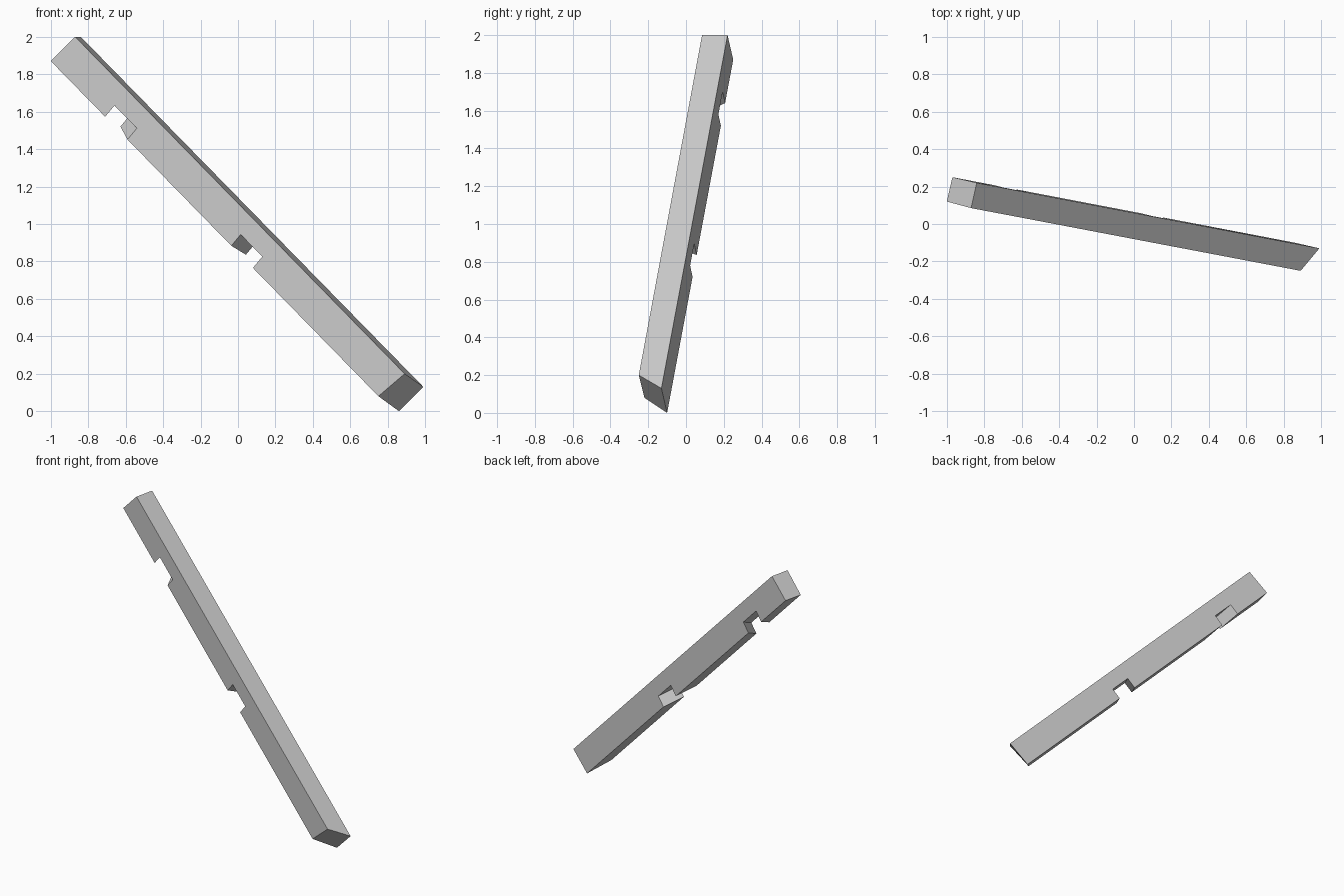
import bpy
import bmesh
from mathutils import Vector

cube = bpy.data.objects.get("Cube")
if cube:
    bpy.data.objects.remove(cube, do_unlink=True)

# Plain grey for the whole beam
grey = bpy.data.materials.new("light_grey")
grey.use_nodes = True
colour = (0.6, 0.6, 0.6, 1.0)
grey.diffuse_color = colour
grey.node_tree.nodes["Principled BSDF"].inputs["Base Color"].default_value = colour

# Direction and depth of both notches, cut up into the underside
NOTCH_RISE = Vector((0.05, -0.013, 0.06))


def side_outline(low_start, low_end, high_end, high_start, notches):
    """Outline of one long side, with notches at fractions of its lower edge."""
    points = [Vector(low_start)]
    for first, last in notches:
        a = Vector(low_start).lerp(Vector(low_end), first)
        b = Vector(low_start).lerp(Vector(low_end), last)
        points += [a, a + NOTCH_RISE, b + NOTCH_RISE, b]
    return points + [Vector(p) for p in (low_end, high_end, high_start)]


# The notches cross the beam askew, so their fractions differ front to back
front = side_outline((-1.0, 0.12, 1.87), (0.75, -0.22, 0.08),
                     (0.89, -0.25, 0.2), (-0.87, 0.085, 2.0),
                     [(0.166, 0.234), (0.551, 0.617)])
back = side_outline((-0.97, 0.25, 1.87), (0.86, -0.1, 0.0),
                    (0.99, -0.13, 0.13), (-0.84, 0.22, 2.0),
                    [(0.123, 0.187), (0.553, 0.615)])

# Notched beam: two sides bridged by quads
bm = bmesh.new()
front_verts = [bm.verts.new(p) for p in front]
back_verts = [bm.verts.new(p) for p in back]
bm.faces.new(front_verts)
bm.faces.new(reversed(back_verts))
count = len(front_verts)
for i in range(count):
    j = (i + 1) % count
    bm.faces.new((front_verts[j], front_verts[i], back_verts[i], back_verts[j]))
bmesh.ops.recalc_face_normals(bm, faces=bm.faces)

mesh = bpy.data.meshes.new("notched_beam")
bm.to_mesh(mesh)
bm.free()
mesh.materials.append(grey)
beam = bpy.data.objects.new("notched_beam", mesh)
bpy.context.collection.objects.link(beam)
